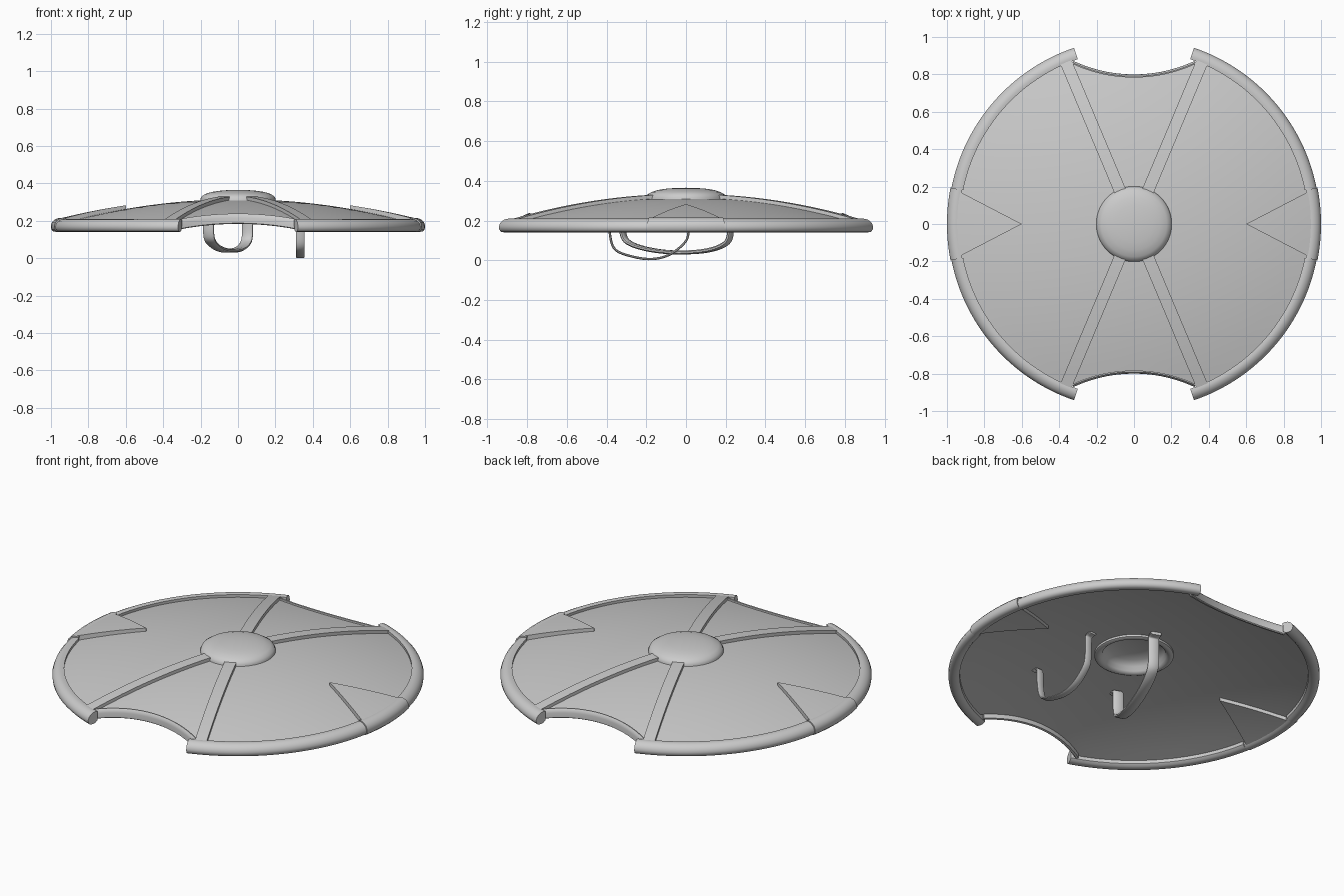
import bpy, bmesh
from math import sin, cos, pi, sqrt, radians
from mathutils import Vector

cube = bpy.data.objects.get("Cube")
if cube:
    bpy.data.objects.remove(cube, do_unlink=True)

GREY = (0.6, 0.6, 0.6, 1)
steel = bpy.data.materials.new("grey_steel")
steel.use_nodes = True
steel.diffuse_color = GREY
steel.node_tree.nodes["Principled BSDF"].inputs["Base Color"].default_value = GREY

NOTCH_Y, NOTCH_R = 1.566, 0.766     # centre and radius of the end cut-outs


def dome(x, y):
    return 0.315 - 0.144 * (x * x + y * y)


def loft(name, sections, cyclic=False):
    """Skin a row of closed cross-sections into one solid."""
    bm = bmesh.new()
    rings = [[bm.verts.new(p) for p in s] for s in sections]
    n = len(rings[0])
    pairs = list(zip(rings, rings[1:]))
    if cyclic:
        pairs.append((rings[-1], rings[0]))
    else:
        bm.faces.new(rings[0])
        bm.faces.new(rings[-1])
    for a, b in pairs:
        for i in range(n):
            j = (i + 1) % n
            bm.faces.new((a[i], a[j], b[j], b[i]))
    bmesh.ops.remove_doubles(bm, verts=bm.verts, dist=1e-5)
    bmesh.ops.recalc_face_normals(bm, faces=bm.faces)
    mesh = bpy.data.meshes.new(name)
    bm.to_mesh(mesh)
    bm.free()
    mesh.materials.append(steel)
    ob = bpy.data.objects.new(name, mesh)
    bpy.context.collection.objects.link(ob)
    bpy.ops.object.select_all(action='DESELECT')
    ob.select_set(True)
    bpy.context.view_layer.objects.active = ob
    bpy.ops.object.shade_smooth_by_angle(angle=radians(40))


def sweep(name, profile, start, end, steps, cyclic=False):
    """Turn a radius/height profile about z between two angles."""
    count = steps if cyclic else steps + 1
    angles = [start + (end - start) * i / steps for i in range(count)]
    loft(name, [[(r * cos(a), r * sin(a), z) for r, z in profile] for a in angles], cyclic)


# Domed plate with a cut-out at the front and back
def plate_edge(a):
    d = (NOTCH_R + 0.01) ** 2 - (NOTCH_Y * cos(a)) ** 2
    return min(0.94, NOTCH_Y * abs(sin(a)) - sqrt(d)) if d > 0 else 0.94


def plate_section(a, rings=10):
    rs = [0.18 + (plate_edge(a) - 0.18) * i / rings for i in range(rings + 1)]
    top = [(r * cos(a), r * sin(a), dome(r, 0)) for r in rs]
    return top + [(x, y, z - 0.016) for x, y, z in reversed(top)]


loft("shield_plate", [plate_section(2 * pi * i / 192) for i in range(192)], True)

# Central boss, hollow underneath, with a rounded collar
boss = [(0, 0.365), (0.05, 0.364), (0.10, 0.360), (0.14, 0.354), (0.175, 0.343),
        (0.195, 0.330), (0.201, 0.316), (0.203, 0.300), (0.213, 0.292), (0.212, 0.281),
        (0.20, 0.275), (0.185, 0.277), (0.172, 0.287), (0.163, 0.31), (0.13, 0.332),
        (0.07, 0.344), (0, 0.347)]
sweep("centre_boss", boss, 0, 2 * pi, 64, True)

# Rim: two side pieces and four long pieces ending at the cut-outs
rim = [(0.931, 0.206), (0.947, 0.209), (0.963, 0.206), (0.978, 0.198), (0.989, 0.186),
       (0.995, 0.170), (0.993, 0.154), (0.983, 0.143), (0.966, 0.14), (0.946, 0.144),
       (0.934, 0.155)]
side_rim = [(r + 0.005, z + (0.006 if z > 0.16 else 0)) for r, z in rim]
SEAM, HORN = radians(11.2), radians(71.2)
for side, mid in (("left", 0), ("right", pi)):
    sweep(side + "_side_rim", side_rim, mid - SEAM, mid + SEAM, 12)
    for end, s in (("a", 1), ("b", -1)):
        sweep(f"{side}_long_rim_{end}", rim, mid + s * SEAM, mid + s * HORN, 32)

# Rounded lip along each cut-out
lip = [(0.783, 0.010), (0.776, 0.013), (0.769, 0.006), (0.766, -0.008),
       (0.766, -0.036), (0.771, -0.041), (0.783, -0.041)]
for name, s in (("back_lip", 1), ("front_lip", -1)):
    sections = []
    for i in range(33):
        a = radians(-25 + 50 * i / 32)
        pts = [(r * sin(a), s * (NOTCH_Y - r * cos(a)), dz) for r, dz in lip]
        sections.append([(x, y, dome(x, y) + dz) for x, y, dz in pts])
    loft(name, sections)

# Four raised bands from the boss to the cut-out corners
LEAN = radians(22.8)
for sx in (1, -1):
    for sy in (1, -1):
        along = Vector((sx * sin(LEAN), sy * cos(LEAN)))
        across = Vector((-along.y, along.x))
        sections = []
        for i in range(17):
            c = along * (0.185 + 0.755 * i / 16)
            edge = [(c + across * w, dz) for w, dz in
                    ((-0.032, 0.019), (0, 0.019), (0.032, 0.019), (0.032, -0.01), (-0.032, -0.01))]
            sections.append([(p.x, p.y, dome(p.x, p.y) + dz) for p, dz in edge])
        loft(f"{'left' if sx > 0 else 'right'}_{'back' if sy > 0 else 'front'}_band", sections)

# Pointed plate on each side, thicker than the dome and flush with the rim
for side, sx in (("left", 1), ("right", -1)):
    sections = []
    for i in range(13):
        x = 0.6 + 0.36 * i / 12
        w = max(0.001, (x - 0.6) * 0.52)
        edge = [(w * k / 3, 0.019 + 0.009 * i / 12) for k in range(-3, 4)]
        edge += [(y, -0.036) for y, _ in reversed(edge)]
        # the outer end follows the round rim
        bow = [(min(x, sqrt(0.96 ** 2 - y * y)), y, dz) for y, dz in edge]
        sections.append([(sx * px, y, dome(px, y) + dz) for px, y, dz in bow])
    loft(side + "_point", sections)


# Arm straps: flat ribbons along a smooth path, with a small foot at each end
def smooth_path(points, steps=6):
    p = [Vector(q) for q in points]
    p = [2 * p[0] - p[1]] + p + [2 * p[-1] - p[-2]]
    out = []
    for a, b, c, d in zip(p, p[1:], p[2:], p[3:]):
        for k in range(steps):
            t = k / steps
            out.append(0.5 * (2 * b + (c - a) * t + (2 * a - 5 * b + 4 * c - d) * t * t
                              + (3 * b - a - 3 * c + d) * t ** 3))
    return out + [p[-2]]


def strap(name, profile, place, half_width, half_thick):
    path = smooth_path([(*place(y), z) for y, z in profile])
    run = path[-1] - path[0]
    wide = Vector((run.y, -run.x, 0)).normalized() * half_width
    outline = [(1, 0.4), (0.7, 1), (-0.7, 1), (-1, 0.4), (-1, -0.4), (-0.7, -1), (0.7, -1), (1, -0.4)]
    sections = []
    for i, c in enumerate(path):
        t = path[min(i + 1, len(path) - 1)] - path[max(i - 1, 0)]
        n = t.cross(wide).normalized() * half_thick
        sections.append([c + wide * u + n * v for u, v in outline])
    loft(name, sections)


hand_grip = [(-0.365, 0.268), (-0.33, 0.262), (-0.322, 0.23), (-0.318, 0.14), (-0.29, 0.09),
             (-0.20, 0.057), (-0.07, 0.04), (0.08, 0.045), (0.18, 0.072), (0.221, 0.12),
             (0.222, 0.24), (0.23, 0.275), (0.265, 0.28)]
strap("hand_grip", hand_grip, lambda y: (-0.035 + 0.385 * y, y), 0.03, 0.01)

arm_strap = [(-0.425, 0.248), (-0.395, 0.247), (-0.387, 0.22), (-0.384, 0.14), (-0.365, 0.065),
             (-0.31, 0.03), (-0.19, 0.006), (-0.09, 0.025), (-0.01, 0.085), (0.013, 0.14),
             (0.016, 0.24), (0.023, 0.27), (0.055, 0.275)]
strap("arm_strap", arm_strap, lambda y: (0.333, y), 0.022, 0.006)
